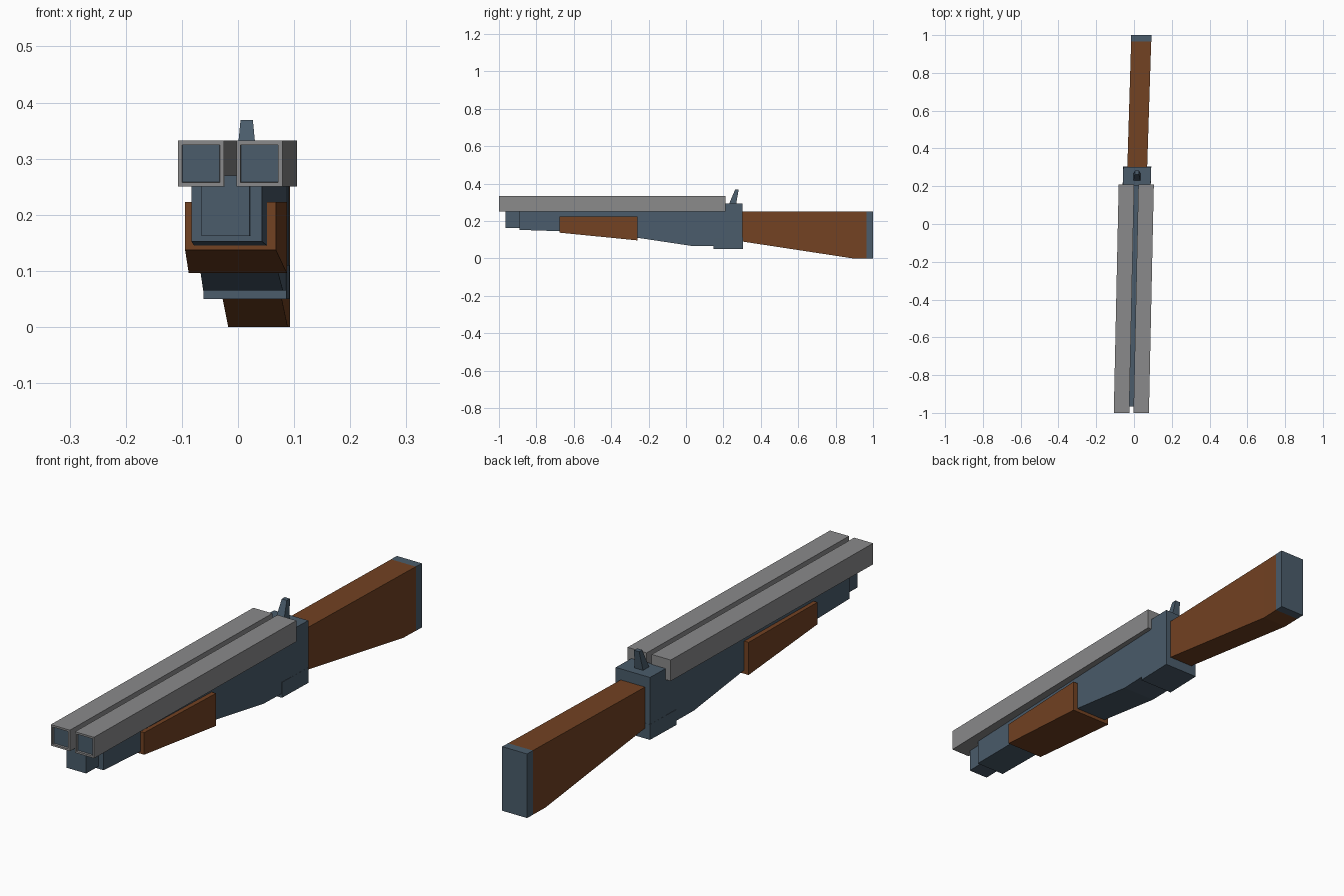
import bpy, bmesh

if "Cube" in bpy.data.objects:
    bpy.data.objects.remove(bpy.data.objects["Cube"])


def material(name, color):
    m = bpy.data.materials.new(name)
    m.diffuse_color = (*color, 1)
    m.use_nodes = True
    m.node_tree.nodes["Principled BSDF"].inputs["Base Color"].default_value = m.diffuse_color
    return m


STEEL = material("blue_steel", (0.069, 0.107, 0.147))
WOOD = material("brown_wood", (0.171, 0.054, 0.016))
GREY = material("barrel_grey", (0.254, 0.254, 0.258))


# The gun lies slightly askew: centre lines drift in x along its length
def frame_line(y):
    return 0.0078 + 0.0312 * y


def barrel_line(y):
    return 0.0075 + 0.0215 * y


def finish(name, bm, mats):
    bmesh.ops.recalc_face_normals(bm, faces=bm.faces)
    me = bpy.data.meshes.new(name)
    bm.to_mesh(me)
    bm.free()
    for m in mats:
        me.materials.append(m)
    ob = bpy.data.objects.new(name, me)
    bpy.context.collection.objects.link(ob)
    return ob


def loft_mesh(sections, line, offset=0.0):
    """Rectangular sections (y, half width, bottom z, top z) joined into a solid."""
    bm = bmesh.new()
    rings = []
    for y, w, z0, z1 in sections:
        c = line(y) + offset
        rings.append([bm.verts.new((c + sx * w, y, z))
                      for sx, z in ((-1, z0), (1, z0), (1, z1), (-1, z1))])
    for a, b in zip(rings, rings[1:]):
        for i in range(4):
            j = (i + 1) % 4
            bm.faces.new((a[i], a[j], b[j], b[i]))
    bm.faces.new(rings[0])
    bm.faces.new(rings[-1])
    return bm


def loft(name, sections, mat, line=frame_line):
    return finish(name, loft_mesh(sections, line), [mat])


# Twin square barrels with shallow blue bores
for side, x in (("left", -0.052), ("right", 0.052)):
    bm = loft_mesh([(-1.0, 0.041, 0.25, 0.332), (0.21, 0.041, 0.25, 0.332)],
                   barrel_line, x)
    bmesh.ops.recalc_face_normals(bm, faces=bm.faces)
    muzzle = min(bm.faces, key=lambda f: f.calc_center_median().y)
    bmesh.ops.inset_region(bm, faces=[muzzle], thickness=0.0105)
    bmesh.ops.inset_region(bm, faces=[muzzle], thickness=0.001, depth=-0.008)
    muzzle.material_index = 1
    finish(side + "_barrel", bm, [GREY, STEEL])

# Rib filling the gap between the barrels
loft("barrel_rib", [(-0.965, 0.02, 0.245, 0.27), (0.208, 0.02, 0.245, 0.27)],
     STEEL, barrel_line)

# Steel frame under the barrels
loft("nose_block", [(-0.965, 0.0425, 0.162, 0.256), (-0.87, 0.0425, 0.162, 0.256)], STEEL)
loft("frame_body", [(-0.89, 0.063, 0.152, 0.258), (-0.67, 0.065, 0.145, 0.258),
                    (-0.26, 0.0685, 0.11, 0.258), (0.04, 0.071, 0.065, 0.258),
                    (0.209, 0.073, 0.065, 0.258)], STEEL)
loft("receiver_top", [(0.205, 0.0738, 0.055, 0.293), (0.303, 0.0738, 0.055, 0.293)], STEEL)
loft("receiver_base", [(0.147, 0.0742, 0.05, 0.11), (0.3035, 0.0742, 0.05, 0.11)], STEEL)

# Wooden hand grip around the frame
loft("fore_grip", [(-0.675, 0.081, 0.137, 0.223), (-0.26, 0.0875, 0.096, 0.223)], WOOD)

# Shoulder stock and butt plate
loft("stock", [(0.30, 0.0525, 0.09, 0.25), (0.89, 0.053, 0.0, 0.25),
               (0.965, 0.0535, 0.0, 0.25)], WOOD)
loft("butt_plate", [(0.965, 0.0537, 0.0, 0.25), (1.0, 0.0537, 0.0, 0.25)], STEEL)

# Hammer: tapered post leaning backwards
bm = bmesh.new()
rings = []
for z, w, y0, y1 in ((0.29, 0.0185, 0.23, 0.268), (0.369, 0.011, 0.263, 0.282)):
    rings.append([bm.verts.new((0.0155 + sx * w, y, z))
                  for sx, y in ((-1, y0), (1, y0), (1, y1), (-1, y1))])
a, b = rings
for i in range(4):
    j = (i + 1) % 4
    bm.faces.new((a[i], a[j], b[j], b[i]))
bm.faces.new(a)
bm.faces.new(b)
finish("hammer", bm, [STEEL])
